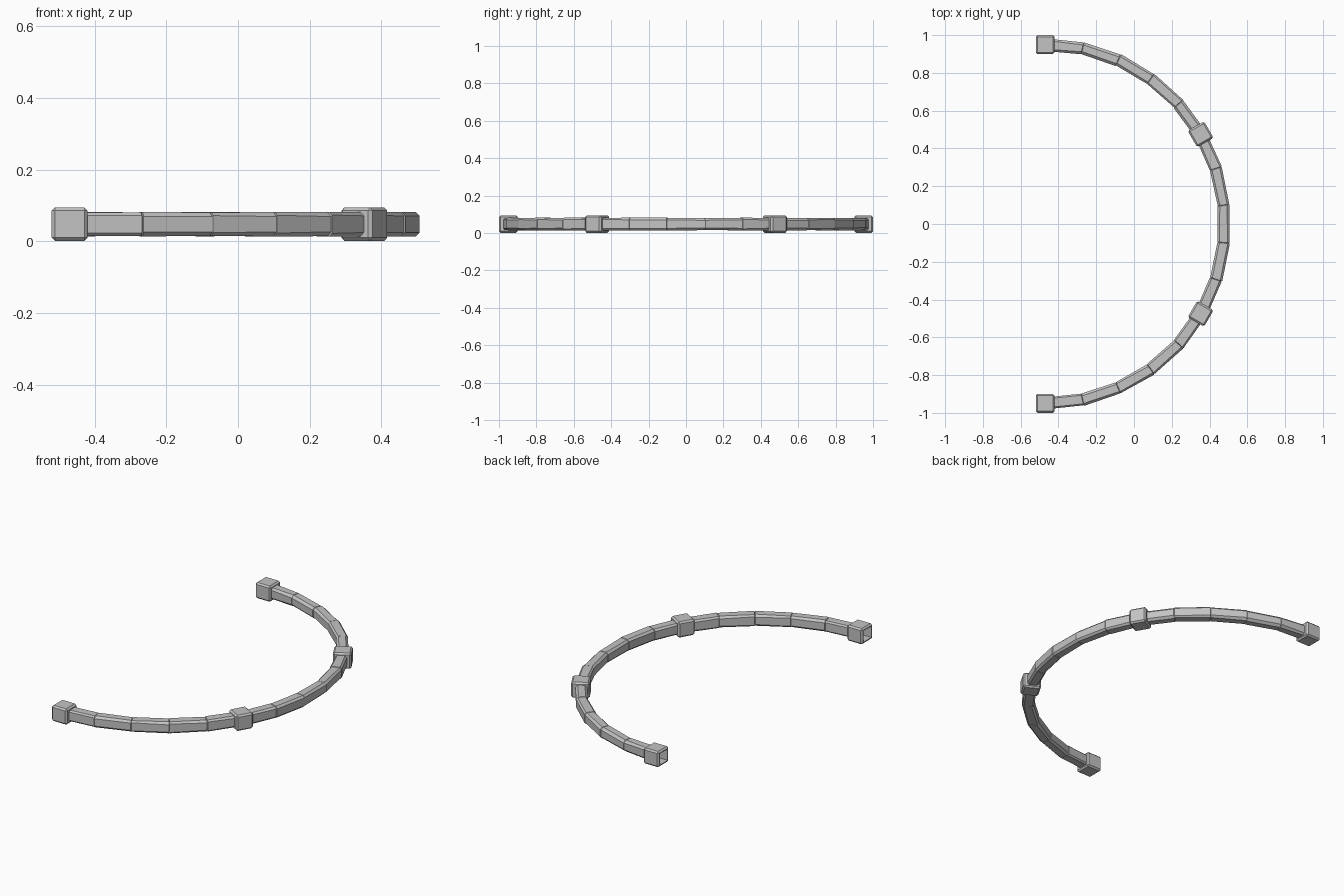
import bpy, bmesh, math, random
from mathutils import Matrix, Vector

cube = bpy.data.objects.get("Cube")
if cube:
    bpy.data.objects.remove(cube)
random.seed(4)

RADIUS, CENTRE_X, MID_Z = 0.95, -0.47, 0.0475
SPAN = math.radians(60)
STONES = 5

stone_grey = bpy.data.materials.new("stone grey")
stone_grey.use_nodes = True
colour = (0.55, 0.55, 0.55, 1)
stone_grey.diffuse_color = colour
stone_grey.node_tree.nodes["Principled BSDF"].inputs["Base Color"].default_value = colour


def place(angle):
    """Frame on the arc: local x is outward, local y runs along the arc."""
    spot = Vector((CENTRE_X + RADIUS * math.cos(angle), RADIUS * math.sin(angle), MID_Z))
    return Matrix.Translation(spot) @ Matrix.Rotation(angle, 4, "Z")


def finish(bm, name, matrix=Matrix()):
    bmesh.ops.recalc_face_normals(bm, faces=bm.faces)
    mesh = bpy.data.meshes.new(name)
    bm.to_mesh(mesh)
    bm.free()
    mesh.materials.append(stone_grey)
    obj = bpy.data.objects.new(name, mesh)
    obj.matrix_world = matrix
    bpy.context.collection.objects.link(obj)
    return obj


def ring(bm, angle, wide, high, cut, shift):
    """Eight-sided section of the kerb, chamfered at its corners."""
    a, b = wide / 2, high / 2
    quarter = [(a, b - cut), (a - cut, b)]
    points = quarter + [(-x, z) for x, z in reversed(quarter)]
    points += [(-x, -z) for x, z in points]
    frame = place(angle)
    return [bm.verts.new(frame @ Vector((x + shift, 0, z))) for x, z in points]


def kerb_span(name, start):
    """Straight worn stones in a row, with narrow grooves at the joints."""
    bm = bmesh.new()
    step = SPAN / STONES
    gap = 0.0022
    rings = []
    for i in range(STONES):
        for edge in (0, 1):
            angle = start + step * (i + edge) + gap * (1 - 2 * edge)
            size = random.uniform(-0.002, 0.003)
            section = (0.064 + size, 0.066 + size, random.uniform(0.008, 0.014),
                       random.uniform(-0.002, 0.002))
            groove = (0.057, 0.059, 0.009, 0)
            here = ring(bm, angle, *section)
            joint = ring(bm, start + step * (i + edge), *groove)
            rings += [here, joint] if edge else [joint, here]
    for lower, upper in zip(rings, rings[1:]):
        for k in range(len(lower)):
            n = (k + 1) % len(lower)
            bm.faces.new((lower[k], lower[n], upper[n], upper[k]))
    bm.faces.new(rings[0])
    bm.faces.new(rings[-1])
    return finish(bm, name)


def block(name, angle, open_side=0):
    """Chamfered block; open_side hollows the face at that end of the arc."""
    bm = bmesh.new()
    bmesh.ops.create_cube(bm, size=1)
    bmesh.ops.scale(bm, vec=(0.1, 0.1, 0.093), verts=bm.verts)
    bmesh.ops.bevel(bm, geom=bm.edges[:], offset=0.009, segments=1, affect="EDGES")
    if open_side:
        bm.normal_update()
        face = max(bm.faces, key=lambda f: f.normal.y * open_side)
        bmesh.ops.inset_individual(bm, faces=[face], thickness=0.006)
        inner = bmesh.ops.extrude_discrete_faces(bm, faces=[face])["faces"][0]
        bmesh.ops.translate(bm, vec=(0, -0.075 * open_side, 0), verts=inner.verts)
    return finish(bm, name, place(angle))


for label, start in (("front", -1.5), ("middle", -0.5), ("back", 0.5)):
    kerb_span(label + "_kerb", start * SPAN)

for label, side in (("front", -1), ("back", 1)):
    block(label + "_end_block", side * SPAN * 1.5, side)
    block(label + "_middle_block", side * SPAN * 0.5)
